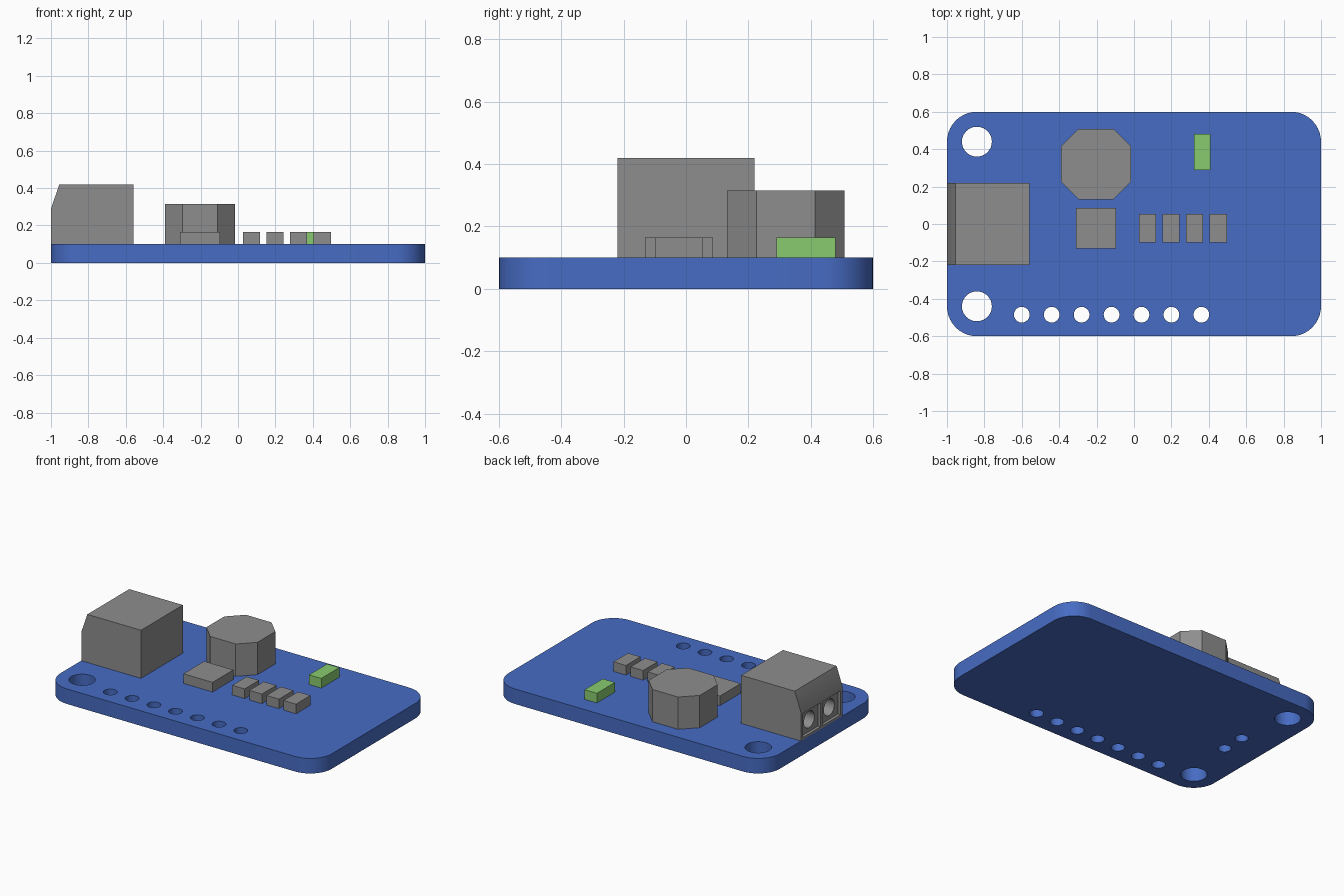
import bpy, bmesh
from math import cos, sin, pi, radians
from mathutils import Matrix

old = bpy.data.objects.get("Cube")
if old:
    bpy.data.objects.remove(old, do_unlink=True)


def material(name, rgb):
    m = bpy.data.materials.new(name)
    m.use_nodes = True
    m.diffuse_color = (*rgb, 1)
    m.node_tree.nodes["Principled BSDF"].inputs["Base Color"].default_value = (*rgb, 1)
    return m


BLUE = material("board blue", (0.063, 0.15, 0.55))
GREY = material("component grey", (0.27, 0.27, 0.27))
GREEN = material("indicator green", (0.25, 0.6, 0.16))
TOP = 0.10      # upper surface of the board


def finish(name, bm, mat):
    bmesh.ops.recalc_face_normals(bm, faces=bm.faces)
    mesh = bpy.data.meshes.new(name)
    bm.to_mesh(mesh)
    bm.free()
    mesh.materials.append(mat)
    ob = bpy.data.objects.new(name, mesh)
    bpy.context.collection.objects.link(ob)
    return ob


def add_prism(bm, points, direction):
    """Extrude a closed outline along a direction."""
    face = bm.faces.new([bm.verts.new(p) for p in points])
    new = bmesh.ops.extrude_face_region(bm, geom=[face])["geom"]
    verts = [v for v in new if isinstance(v, bmesh.types.BMVert)]
    bmesh.ops.translate(bm, verts=verts, vec=direction)


def add_box(bm, x0, x1, y0, y1, z0, z1):
    add_prism(bm, [(x0, y0, z0), (x1, y0, z0), (x1, y1, z0), (x0, y1, z0)],
              (0, 0, z1 - z0))


def box(name, x0, x1, y0, y1, height, mat):
    bm = bmesh.new()
    add_box(bm, x0, x1, y0, y1, TOP, TOP + height)
    return finish(name, bm, mat)


def add_cylinder(bm, centre, radius, depth, along_x=False):
    turn = Matrix.Rotation(pi / 2 if along_x else 0, 4, 'Y')
    bmesh.ops.create_cone(bm, cap_ends=True, segments=32, radius1=radius,
                          radius2=radius, depth=depth,
                          matrix=Matrix.Translation(centre) @ turn)


def cut(ob, bm, mat):
    """Subtract the cutter and keep only the finished mesh."""
    cutter = finish("cutter", bm, mat)
    cutter.hide_render = True
    mod = ob.modifiers.new("holes", 'BOOLEAN')
    mod.operation = 'DIFFERENCE'
    mod.solver = 'EXACT'
    mod.object = cutter
    bpy.context.view_layer.update()
    graph = bpy.context.evaluated_depsgraph_get()
    mesh = bpy.data.meshes.new_from_object(ob.evaluated_get(graph))
    ob.modifiers.clear()
    ob.data = mesh
    bpy.data.objects.remove(cutter, do_unlink=True)


def smooth(ob):
    bpy.ops.object.select_all(action='DESELECT')
    ob.select_set(True)
    bpy.context.view_layer.objects.active = ob
    bpy.ops.object.shade_smooth_by_angle(angle=radians(30))


# Circuit board with rounded corners
R, STEPS = 0.16, 10
outline = []
for i, (sx, sy) in enumerate([(1, 1), (-1, 1), (-1, -1), (1, -1)]):
    for k in range(STEPS + 1):
        a = (i + k / STEPS) * pi / 2
        outline.append((sx * (1 - R) + R * cos(a), sy * (0.6 - R) + R * sin(a), 0))
bm = bmesh.new()
add_prism(bm, outline, (0, 0, TOP))
board = finish("circuit_board", bm, BLUE)

# Mounting holes, header holes and terminal pin holes
bm = bmesh.new()
for s in (-1, 1):
    add_cylinder(bm, (-0.84, s * 0.44, 0.05), 0.08, 0.3)
    add_cylinder(bm, (-0.78, s * 0.08, 0.05), 0.04, 0.3)
for i in range(7):
    add_cylinder(bm, (-0.6 + 0.16 * i, -0.485, 0.05), 0.042, 0.3)
cut(board, bm, BLUE)
smooth(board)

# Screw terminal block with a sloped upper edge
bm = bmesh.new()
side = [(-1, TOP), (-0.56, TOP), (-0.56, 0.42), (-0.955, 0.42), (-1, 0.29)]
add_prism(bm, [(x, -0.22, z) for x, z in side], (0, 0.44, 0))
terminal = finish("terminal_block", bm, GREY)

# Square wire entries, then round wire holes behind them
for half in ("entry", "bore"):
    bm = bmesh.new()
    for s in (-1, 1):
        y = s * 0.105
        if half == "entry":
            add_box(bm, -1.1, -0.98, y - 0.093, y + 0.093, 0.115, 0.275)
        else:
            add_cylinder(bm, (-0.95, y, 0.195), 0.055, 0.3, along_x=True)
    cut(terminal, bm, GREY)
smooth(terminal)

# Eight-sided inductor
h, c = 0.188, 0.094
corners = [(h, -c), (h, c), (c, h), (-c, h), (-h, c), (-h, -c), (-c, -h), (c, -h)]
bm = bmesh.new()
add_prism(bm, [(x - 0.203, y + 0.32, TOP) for x, y in corners], (0, 0, 0.215))
finish("inductor", bm, GREY)

# Chip, row of small capacitors and indicator light
box("chip", -0.31, -0.095, -0.132, 0.086, 0.064, GREY)
for i in range(4):
    x = 0.072 + 0.126 * i
    box(f"capacitor_{i + 1}", x - 0.046, x + 0.046, -0.098, 0.054, 0.064, GREY)
box("indicator_light", 0.32, 0.41, 0.29, 0.48, 0.064, GREEN)
